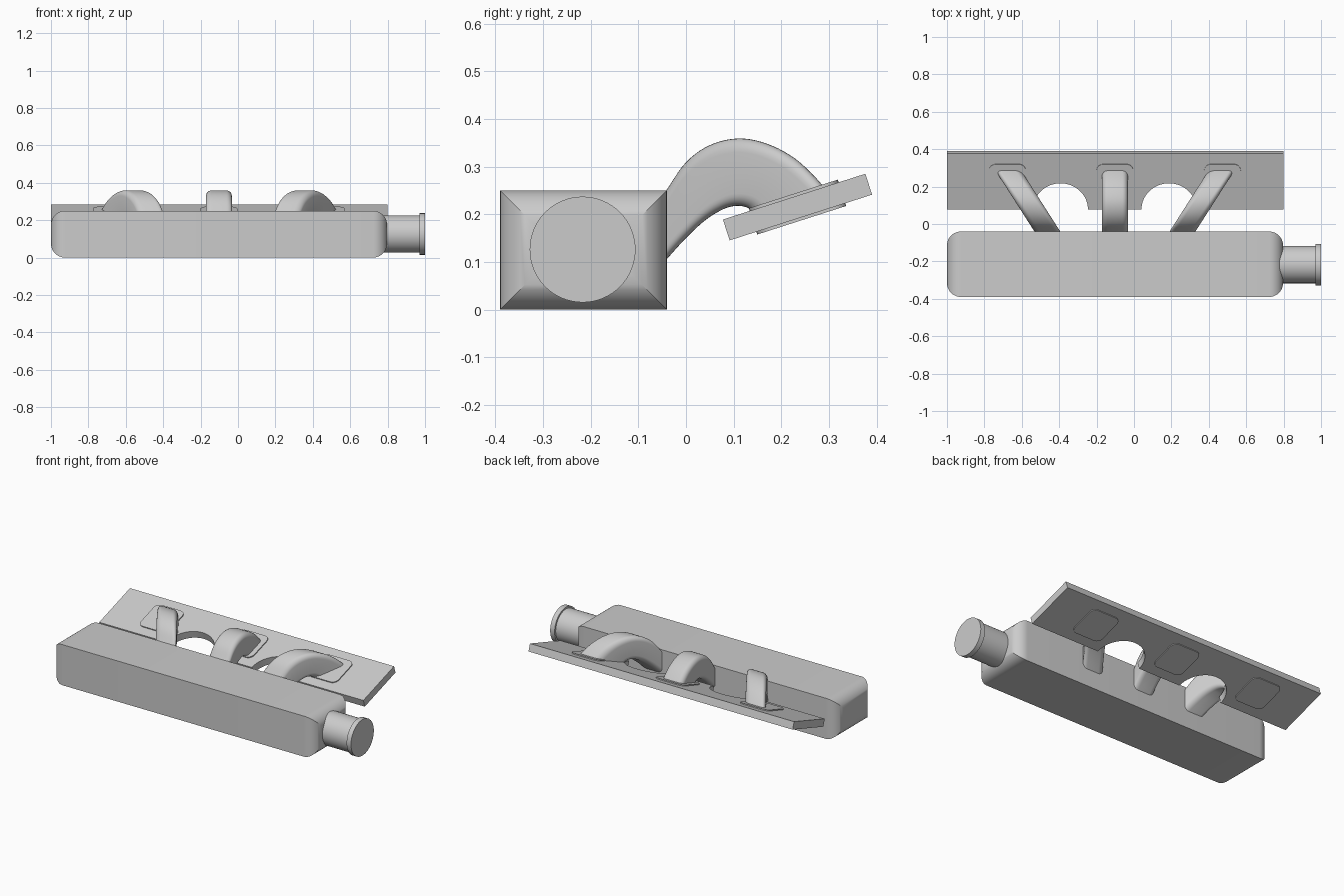
import bpy, bmesh, math
from mathutils import Vector, Matrix

if "Cube" in bpy.data.objects:
    bpy.data.objects.remove(bpy.data.objects["Cube"])

TILT = Matrix.Translation((0, 0.234, 0.215)) @ Matrix.Rotation(math.radians(17.8), 4, 'X')


def finish(name, bm, matrix=None, angle=None):
    if matrix:
        bm.transform(matrix)
    bmesh.ops.recalc_face_normals(bm, faces=bm.faces)
    me = bpy.data.meshes.new(name)
    bm.to_mesh(me)
    bm.free()
    ob = bpy.data.objects.new(name, me)
    bpy.context.collection.objects.link(ob)
    if angle:
        bpy.ops.object.select_all(action='DESELECT')
        ob.select_set(True)
        bpy.context.view_layer.objects.active = ob
        bpy.ops.object.shade_smooth_by_angle(angle=math.radians(angle))
    return ob


def loft(name, rings, angle=30, matrix=None):
    bm = bmesh.new()
    vs = [[bm.verts.new(p) for p in r] for r in rings]
    n = len(vs[0])
    for a, b in zip(vs, vs[1:]):
        for i in range(n):
            j = (i + 1) % n
            bm.faces.new((a[i], a[j], b[j], b[i]))
    bm.faces.new(vs[0])
    bm.faces.new(vs[-1])
    return finish(name, bm, matrix, angle)


def rounded_rect(w, h, r, seg=6):
    pts = []
    for k, (sx, sy) in enumerate(((1, 1), (-1, 1), (-1, -1), (1, -1))):
        for i in range(seg + 1):
            a = math.pi / 2 * (k + i / seg)
            pts.append((sx * (w / 2 - r) + r * math.cos(a), sy * (h / 2 - r) + r * math.sin(a)))
    return pts


def slab(name, outline, thick, matrix, angle):
    return loft(name, [[(x, y, z) for x, y in outline] for z in (-thick / 2, thick / 2)], angle, matrix)


# Plenum: rectangular body whose ends curve inward on all four sides
R, N = 0.075, 10
steps = [(R * (1 - math.cos(a)), R * (1 - math.sin(a))) for a in
         (math.pi / 2 * i / N for i in range(N + 1))]
stations = [(-1 + dx, d) for dx, d in steps] + [(0.797 - dx, d) for dx, d in reversed(steps)]
loft("plenum", [[(x, -0.39 + d, d), (x, -0.04 - d, d), (x, -0.04 - d, 0.25 - d), (x, -0.39 + d, 0.25 - d)]
                for x, d in stations])

# Inlet neck with end lip
profile = [(0.72, 0.1), (0.97, 0.1), (0.97, 0.111), (1.0, 0.111)]
loft("inlet_neck", [[(x, -0.217 + r * math.cos(t), 0.126 + r * math.sin(t))
                     for t in (2 * math.pi * i / 64 for i in range(64))] for x, r in profile])

# Tilted mounting flange with two half-round cutouts
outline = [(-1, 0.157), (-1, -0.157)]
for cx in (-0.393, 0.187):
    outline += [(cx - 0.147 * math.cos(t), -0.157 + 0.147 * math.sin(t))
                for t in (math.pi * i / 32 for i in range(33))]
outline += [(0.8, -0.157), (0.8, 0.157)]
slab("mounting_flange", outline, 0.046, TILT, 30)

# Curved runners: upper and lower side curves (y, z), sheared sideways for the outer ones
upper = [(-0.07, 0.205), (-0.04, 0.252), (0.0, 0.309), (0.05, 0.345), (0.11, 0.359),
         (0.17, 0.348), (0.23, 0.316), (0.282, 0.266), (0.296, 0.24)]
lower = [(-0.07, 0.072), (-0.04, 0.106), (0.0, 0.15), (0.04, 0.187), (0.075, 0.209),
         (0.1, 0.217), (0.122, 0.216), (0.137, 0.208), (0.145, 0.19)]


def smooth_curve(pts, seg=5):
    p = [Vector(q) for q in pts]
    p = [2 * p[0] - p[1]] + p + [2 * p[-1] - p[-2]]
    out = []
    for a, b, c, d in zip(p, p[1:], p[2:], p[3:]):
        for i in range(seg):
            t = i / seg
            out.append(0.5 * (2 * b + (c - a) * t + (2 * a - 5 * b + 4 * c - d) * t * t
                              + (3 * b - a - 3 * c + d) * t ** 3))
    return out + [p[-2]]


sections = list(zip(smooth_curve(upper), smooth_curve(lower)))
for side, label in ((-1, "left"), (0, "middle"), (1, "right")):
    rings = []
    for top, bot in sections:
        mid, axis = (top + bot) / 2, (top - bot).normalized()
        ring = []
        for u, v in rounded_rect(0.138, (top - bot).length, 0.03):
            q = mid + axis * v
            ring.append((-0.102 + side * (0.387 + 0.64 * q.x) + u, q.x, q.y))
        rings.append(ring)
    loft("runner_" + label, rings, 40)
    # Port pad standing slightly proud of both flange faces
    slab("port_pad_" + label, rounded_rect(0.196, 0.196, 0.035), 0.058,
         Matrix.Translation((-0.102 + side * 0.575, 0, 0)) @ TILT, 30)
